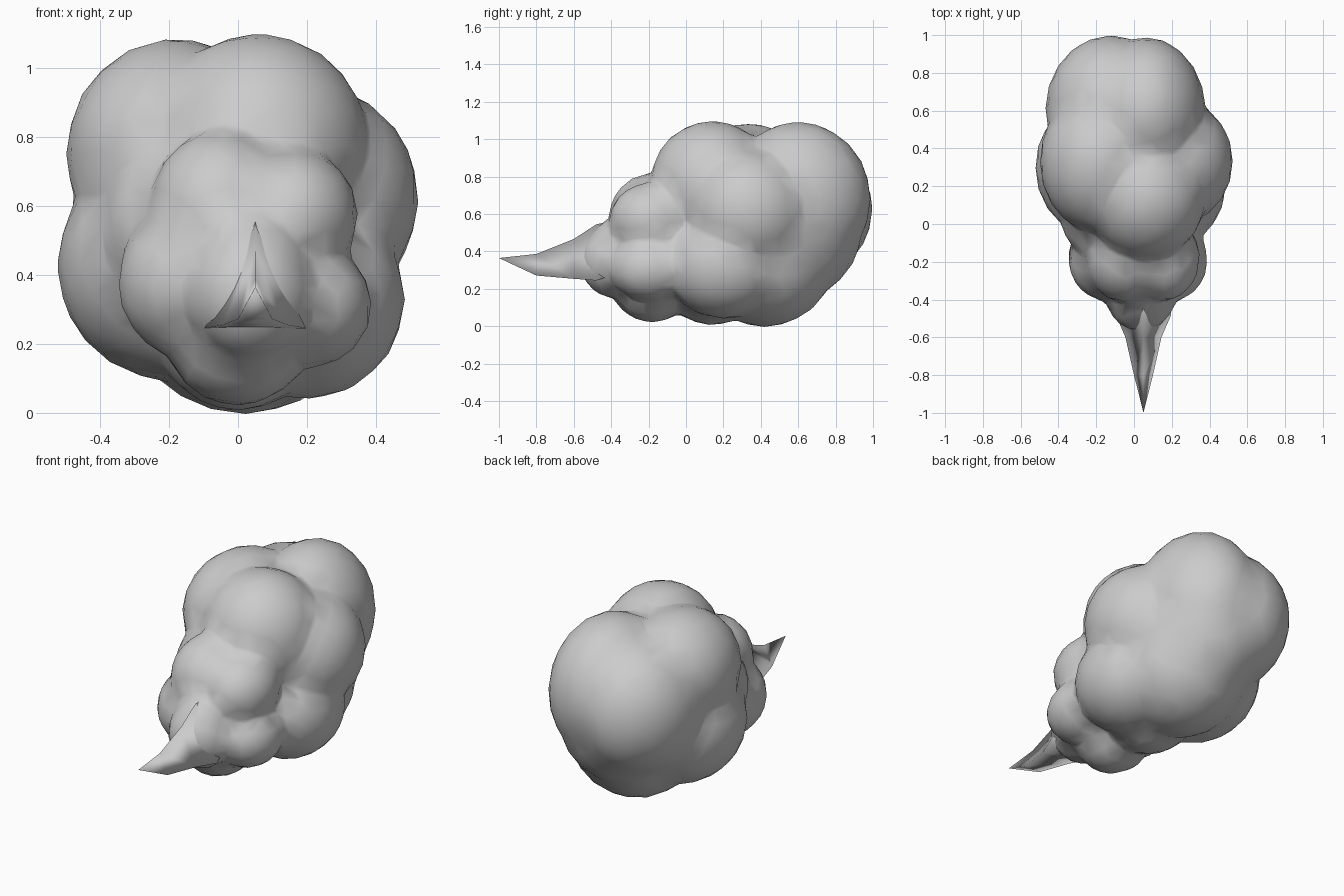
import bpy, bmesh, math
from mathutils import Matrix, Vector

if "Cube" in bpy.data.objects:
    bpy.data.objects.remove(bpy.data.objects["Cube"])

# Puffs: centre x, y, z and radii x, y, z
PUFFS = [
    # big rear cloud
    ((0.0, 0.40, 0.54), (0.42, 0.50, 0.48)),
    ((0.06, 0.14, 0.77), (0.32, 0.33, 0.33)),
    ((-0.18, 0.33, 0.75), (0.32, 0.38, 0.335)),
    ((-0.12, 0.61, 0.63), (0.35, 0.39, 0.39)),
    ((0.06, 0.60, 0.68), (0.32, 0.39, 0.415)),
    ((0.0, 0.53, 0.55), (0.37, 0.42, 0.43)),
    ((-0.19, 0.30, 0.43), (0.335, 0.37, 0.34)),
    ((0.21, 0.33, 0.62), (0.315, 0.34, 0.33)),
    ((0.20, 0.20, 0.33), (0.285, 0.32, 0.29)),
    ((0.02, 0.42, 0.37), (0.37, 0.38, 0.375)),
    ((-0.12, 0.08, 0.52), (0.28, 0.30, 0.29)),
    ((0.0, 0.14, 0.24), (0.24, 0.26, 0.235)),
    # small front cluster
    ((-0.05, -0.18, 0.58), (0.21, 0.235, 0.24)),
    ((0.15, -0.18, 0.57), (0.20, 0.23, 0.20)),
    ((-0.14, -0.18, 0.38), (0.21, 0.23, 0.225)),
    ((0.20, -0.19, 0.31), (0.19, 0.22, 0.18)),
    ((0.0, -0.18, 0.22), (0.21, 0.22, 0.20)),
    ((0.035, -0.38, 0.345), (0.185, 0.19, 0.195)),
    ((0.035, -0.34, 0.42), (0.165, 0.18, 0.17)),
]


def finish(bm, name):
    for f in bm.faces:
        f.smooth = True
    mesh = bpy.data.meshes.new(name)
    bm.to_mesh(mesh)
    bm.free()
    ob = bpy.data.objects.new(name, mesh)
    bpy.context.scene.collection.objects.link(ob)
    return ob


# Cloud: puffs fused into one skin, softened, then thinned to low-poly
bm = bmesh.new()
for centre, radii in PUFFS:
    m = Matrix.Translation(centre) @ Matrix.Diagonal((*radii, 1))
    bmesh.ops.create_icosphere(bm, subdivisions=3, radius=1, matrix=m)
cloud = finish(bm, "smoke_cloud")
fuse = cloud.modifiers.new("fuse", 'REMESH')
fuse.mode = 'VOXEL'
fuse.voxel_size = 0.022
fuse.use_smooth_shade = True
soft = cloud.modifiers.new("soften", 'SMOOTH')
soft.factor = 0.5
soft.iterations = 8
thin = cloud.modifiers.new("thin", 'DECIMATE')
thin.ratio = 0.06

# Tail: three-sided rings, ridge on top (y, centre z, half width, ridge height)
RINGS = [(-0.36, 0.38, 0.14, 0.19), (-0.48, 0.345, 0.17, 0.20),
         (-0.60, 0.325, 0.11, 0.142), (-0.80, 0.31, 0.058, 0.077)]
SIDES = 3
bm = bmesh.new()
rings = []
for y, z, w, h in RINGS:
    angles = [math.pi / 2 + 2 * math.pi * i / SIDES for i in range(SIDES)]
    rings.append([bm.verts.new((0.05 + w * math.cos(a), y, z + h * math.sin(a)))
                  for a in angles])
tip = bm.verts.new((0.05, -1.0, 0.365))
for i in range(SIDES):
    j = (i + 1) % SIDES
    for a, b in zip(rings, rings[1:]):
        bm.faces.new((a[i], a[j], b[j], b[i]))
    bm.faces.new((rings[-1][i], rings[-1][j], tip))
bm.faces.new(rings[0][::-1])
bmesh.ops.recalc_face_normals(bm, faces=bm.faces)
finish(bm, "smoke_tail")
